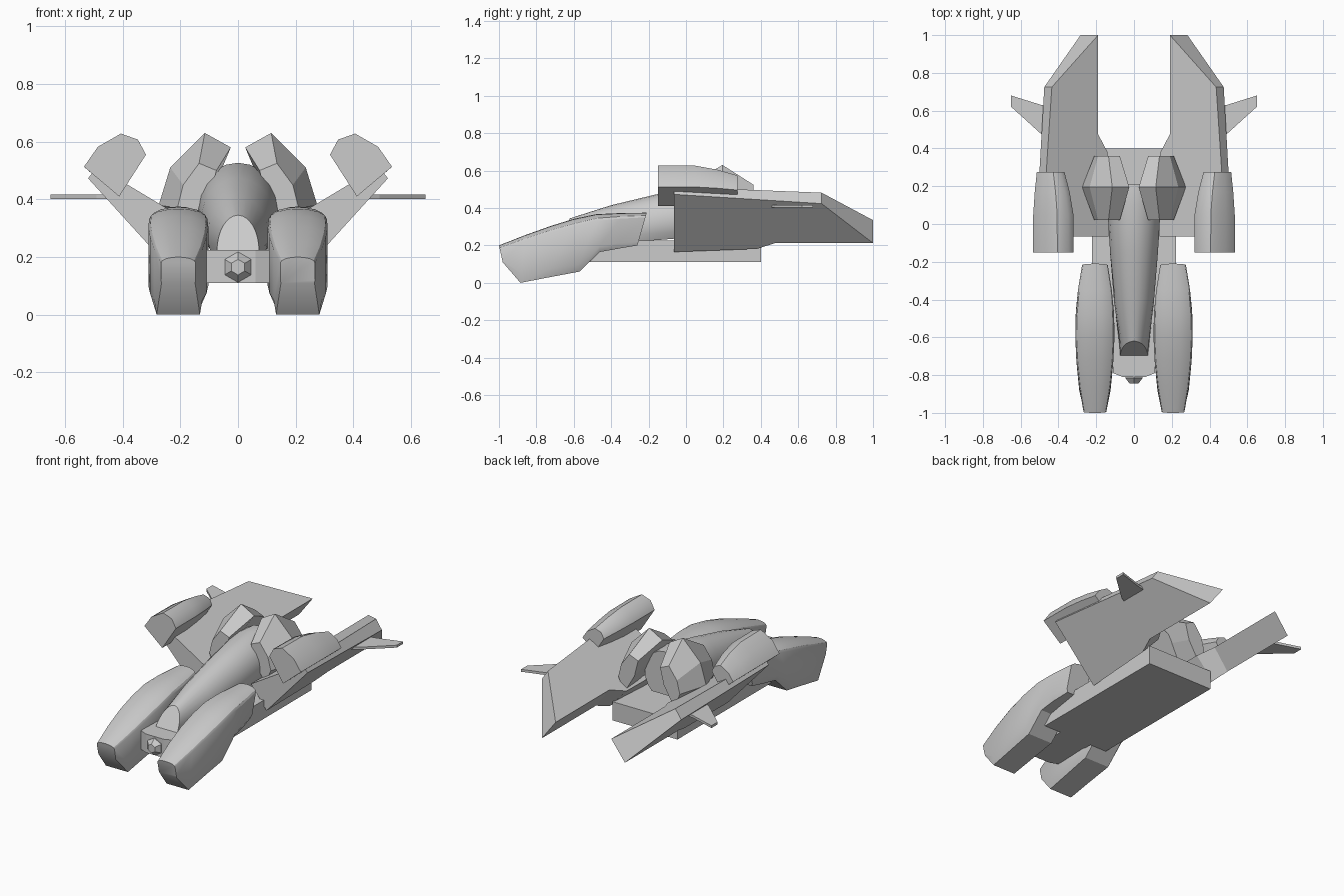
import bpy, bmesh
from math import sin, cos, pi, radians

if "Cube" in bpy.data.objects:
    bpy.data.objects.remove(bpy.data.objects["Cube"])


def loft(name, rings, mirror=False, smooth=0):
    """Skin a list of equal-length vertex rings and cap both ends."""
    bm = bmesh.new()
    loops = [[bm.verts.new(p) for p in ring] for ring in rings]
    n = len(loops[0])
    for a, b in zip(loops, loops[1:]):
        for i in range(n):
            j = (i + 1) % n
            bm.faces.new((a[i], a[j], b[j], b[i]))
    bm.faces.new(loops[0][::-1])
    bm.faces.new(loops[-1])
    bmesh.ops.recalc_face_normals(bm, faces=bm.faces)
    mesh = bpy.data.meshes.new(name)
    bm.to_mesh(mesh)
    bm.free()
    obj = bpy.data.objects.new(name, mesh)
    bpy.context.collection.objects.link(obj)
    if mirror:
        obj.modifiers.new("Mirror", 'MIRROR').use_axis[0] = True
    if smooth:
        bpy.ops.object.select_all(action='DESELECT')
        obj.select_set(True)
        bpy.context.view_layer.objects.active = obj
        bpy.ops.object.shade_smooth_by_angle(angle=radians(smooth))
    return obj


def slab(name, outline, z0, z1, mirror=False):
    return loft(name, [[(x, y, z) for x, y in outline] for z in (z0, z1)], mirror)


# Flat lower hull: wide rear box narrowing to a blunt nose
half = [(0.222, 0.40), (0.222, -0.51), (0.11, -0.51), (0.11, -0.79), (0.06, -0.81)]
slab("lower_hull", half + [(-x, y) for x, y in reversed(half)], 0.11, 0.225)

# Hexagonal nose sensor
loft("nose_sensor", [[(r * sin(i * pi / 3), y, 0.165 + r * cos(i * pi / 3))
                      for i in range(6)]
                     for y, r in ((-0.78, 0.053), (-0.815, 0.053), (-0.845, 0.027))])

# Rounded central fuselage with a raked front face
# y bottom, y top, half width, centre z, top z, lower sweep angle
rings = []
for yb, yt, w, zc, zt, low in ((-0.70, -0.62, 0.073, 0.22, 0.345, 0),
                               (-0.42, -0.40, 0.105, 0.275, 0.415, 25),
                               (-0.15, -0.15, 0.128, 0.325, 0.475, 40),
                               (0.10, 0.10, 0.142, 0.37, 0.527, 50),
                               (0.21, 0.21, 0.135, 0.37, 0.52, 50)):
    ring = []
    for i in range(17):
        a = radians(-low + (180 + 2 * low) * i / 16)
        ring.append((w * cos(a), yb + (yt - yb) * max(0, sin(a)), zc + (zt - zc) * sin(a)))
    rings.append(ring)
loft("fuselage", rings, smooth=30)

# Front pods: flat belly, chamfered lower edges, arched top
# bottom y, bottom z, top y, top z, shoulder drop, half width, belly half width, chamfer
rings = []
for yb, zb, yt, zt, drop, w, wb, c in (
        (-0.98, 0.11, -1.00, 0.20, 0.02, 0.060, 0.058, 0.01),
        (-0.885, 0.00, -0.86, 0.255, 0.03, 0.083, 0.075, 0.05),
        (-0.73, 0.03, -0.72, 0.305, 0.035, 0.098, 0.078, 0.045),
        (-0.57, 0.06, -0.60, 0.342, 0.04, 0.104, 0.082, 0.04),
        (-0.46, 0.165, -0.48, 0.367, 0.035, 0.101, 0.082, 0.03),
        (-0.36, 0.183, -0.35, 0.373, 0.03, 0.090, 0.076, 0.03),
        (-0.26, 0.20, -0.21, 0.375, 0.025, 0.068, 0.060, 0.02)):
    pts = [(-wb, zb), (wb, zb), (w, zb + c)]
    pts += [(w * cos(i * pi / 8), zt - drop + drop * sin(i * pi / 8)) for i in range(9)]
    pts.append((-w, zb + c))
    rings.append([(0.207 + x, yb + (yt - yb) * (z - zb) / (zt - zb), z) for x, z in pts])
loft("front_pod", rings, mirror=True, smooth=30)

# Upswept main wings: wedge section, thick at the root, knife-edged at the rear tip
# y, then bottom and top (x, z) of the inner edge and of the outer edge
bottom_plane = lambda x: 0.165 + 1.1 * (x - 0.24)
top_plane = lambda x: 0.335 + 0.6 * (x - 0.19)
plan = [(-0.065, 0.24, 0.135), (0.38, 0.255, 0.14), (0.475, 0.283, 0.19), (1.0, 0.283, 0.19),
        (0.725, 0.475, 0.435), (-0.065, 0.52, 0.487)]
loft("main_wing", [[(xb, y, bottom_plane(xb)) for y, xb, xt in plan],
                   [(xt, y, top_plane(xt)) for y, xb, xt in plan]], mirror=True)

# Guns lying on the outer wings, tapering rearward
section = [(0.412, 0.41), (0.319, 0.555), (0.347, 0.607), (0.406, 0.628),
           (0.486, 0.582), (0.534, 0.513)]
loft("wing_gun", [[(0.473 + (x - 0.473) * s, y, 0.46 + (z - 0.46) * s) for x, z in section]
                  for y, s in ((-0.15, 1), (0.05, 0.99), (0.17, 0.86), (0.275, 0.68))],
     mirror=True, smooth=45)

# Faceted engines wrapping the rear fuselage, widest in the middle
wide = [(0.025, 0.58), (0.115, 0.63), (0.235, 0.51), (0.275, 0.38), (0.18, 0.28), (0.10, 0.45)]
end = [(0.075, 0.50), (0.135, 0.525), (0.19, 0.45), (0.21, 0.37), (0.17, 0.28), (0.10, 0.40)]
loft("engine", [[(x, y, z) for x, z in sec]
                for y, sec in ((0.02, end), (0.195, wide), (0.36, end))], mirror=True)

# Small horizontal fins beneath the wing edges
slab("side_fin", [(0.43, 0.44), (0.49, 0.475), (0.65, 0.62), (0.65, 0.68),
                  (0.49, 0.63), (0.43, 0.62)], 0.402, 0.417, mirror=True)
